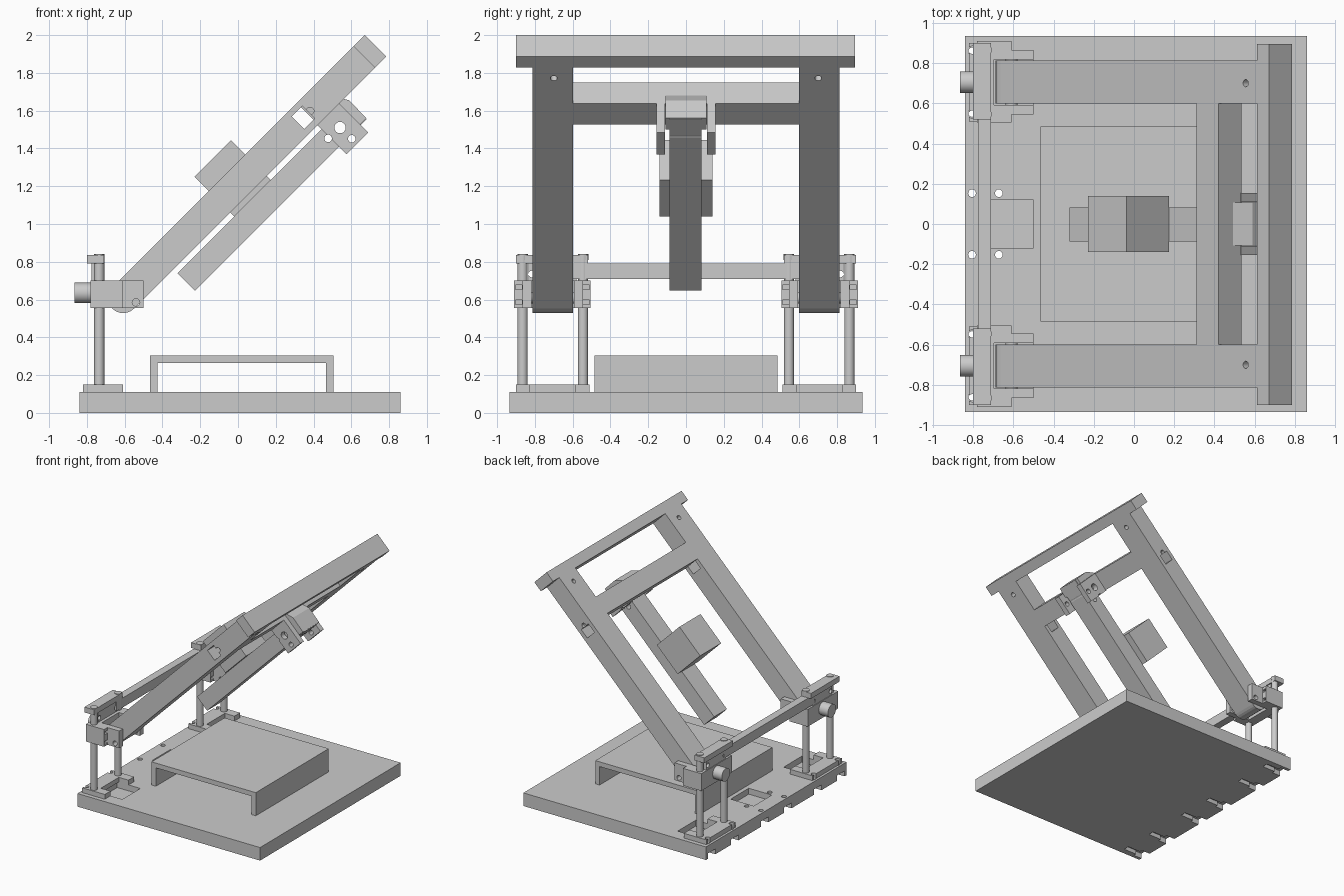
import bpy, bmesh, math
from mathutils import Matrix, Vector

if "Cube" in bpy.data.objects:
    bpy.data.objects.remove(bpy.data.objects["Cube"], do_unlink=True)

GREY = (0.6, 0.6, 0.6, 1.0)
grey = bpy.data.materials.new("plain_grey")
grey.use_nodes = True
grey.diffuse_color = GREY
grey.node_tree.nodes["Principled BSDF"].inputs["Base Color"].default_value = GREY

FLAT = Matrix.Identity(4)
TILT = Matrix.Rotation(math.radians(-45), 4, 'Y')   # arm frame: x along arm, z off its top
TURN = {'X': Matrix.Rotation(math.pi / 2, 4, 'Y'),
        'Y': Matrix.Rotation(math.pi / 2, 4, 'X'), 'Z': FLAT}


def finish(name, bm, frame):
    bmesh.ops.recalc_face_normals(bm, faces=bm.faces)
    bm.transform(frame)
    mesh = bpy.data.meshes.new(name)
    bm.to_mesh(mesh)
    bm.free()
    mesh.materials.append(grey)
    obj = bpy.data.objects.new(name, mesh)
    bpy.context.collection.objects.link(obj)
    return obj


def box(name, x, y, z, frame=FLAT):
    bm = bmesh.new()
    bmesh.ops.create_cube(bm, size=1)
    for v in bm.verts:
        v.co = Vector([(a + b) / 2 + c * (b - a) for c, (a, b) in zip(v.co, (x, y, z))])
    return finish(name, bm, frame)


def rod(name, centre, radius, length, axis, frame=FLAT):
    bm = bmesh.new()
    bmesh.ops.create_cone(bm, cap_ends=True, segments=32, radius1=radius,
                          radius2=radius, depth=length)
    bm.transform(Matrix.Translation(centre) @ TURN[axis])
    obj = finish(name, bm, frame)
    select(obj)
    bpy.ops.object.shade_smooth_by_angle()
    return obj


def prism(name, profile, y, frame=FLAT):
    bm = bmesh.new()
    face = bm.faces.new([bm.verts.new((a, y[0], b)) for a, b in profile])
    side = bmesh.ops.extrude_face_region(bm, geom=[face])["geom"]
    verts = [g for g in side if isinstance(g, bmesh.types.BMVert)]
    bmesh.ops.translate(bm, verts=verts, vec=(0, y[1] - y[0], 0))
    return finish(name, bm, frame)


def select(obj):
    bpy.ops.object.select_all(action='DESELECT')
    obj.select_set(True)
    bpy.context.view_layer.objects.active = obj


def cut(obj, *cutters):
    for cutter in cutters:
        mod = obj.modifiers.new("cut", 'BOOLEAN')
        mod.operation = 'DIFFERENCE'
        mod.solver = 'EXACT'
        mod.object = cutter
        select(obj)
        bpy.ops.object.modifier_apply(modifier=mod.name)
        bpy.data.objects.remove(cutter, do_unlink=True)


def span(s, a, b):
    return tuple(sorted((s * a, s * b)))


# Base plate with sunk pockets, bolt holes and slots under the rear edge
base = box("base_plate", (-.84, .86), (-.935, .935), (0, .11))
for c in (-.705, 0, .705):
    cut(base, box("cutter", (-.715, -.5), (c - .12, c + .12), (.06, .2)))
    for y in (c - .153, c + .153):
        cut(base,
            box("cutter", (-.9, -.76), (y - .05, y + .05), (-.1, .045)),
            box("cutter", (-.77, -.64), (y - .025, y + .025), (-.1, .035)))
        for x in (-.805, -.672):
            cut(base, rod("cutter", (x, y, .1), .019, .4, 'Z'))

# Bridge table
prism("bridge_table", [(-.465, .11), (-.465, .305), (.505, .305), (.505, .11),
                       (.465, .11), (.465, .265), (-.425, .265), (-.425, .11)], (-.485, .485))

# Rear tie beam
box("tie_beam", (-.775, -.71), (-.6, .6), (.71, .79))

for s, side in ((1, "back"), (-1, "front")):
    # Slotted foot, posts and cap
    foot = box(side + "_foot", (-.82, -.61), span(s, .51, .9), (.11, .15))
    cut(foot, box("cutter", (-.7, -.5), span(s, .585, .825), (0, .3)))
    for y in (.545, .865):
        cut(foot, rod("cutter", (-.805, s * y, .15), .019, .3, 'Z'))
        rod(side + "_post", (-.735, s * y, .48), .027, .68, 'Z')
        rod(side + "_post_top", (-.735, s * y, .825), .028, .03, 'Z')
    box(side + "_cap", (-.8, -.71), span(s, .52, .9), (.79, .835))
    lug = box(side + "_lug", (-.775, -.72), span(s, .58, .835), (.7, .79))
    cut(lug, rod("cutter", (-.75, s * .595, .735), .018, .2, 'X'),
        rod("cutter", (-.75, s * .815, .735), .018, .2, 'X'))

    # Sliding block holding the arm hinge
    block = prism(side + "_hinge_block", [(-.78, .555), (-.61, .555), (-.61, .7), (-.78, .7)],
                  span(s, .505, .91))
    cut(block, box("cutter", (-.695, -.5), span(s, .592, .818), (.4, .8)))
    for y in (.53, .885):
        for z in (.585, .665):
            cut(block, box("cutter", (-.65, -.5), span(s, y - .018, y + .018), (z - .012, z + .012)))
    for a, b in ((.545, .592), (.818, .865)):
        tab = box(side + "_hinge_tab", (-.612, -.5), span(s, a, b), (.555, .7))
        cut(tab, rod("cutter", (-.54, s * .7, .585), .02, 1, 'Y'))
    rod(side + "_knob", (-.82, s * .705, .635), .054, .09, 'X')
    rod(side + "_hinge_pin", (-.608, s * .705, .608), .03, .28, 'Y')

    # Tilted arm with rounded foot, mortise and bolt hole
    arc = [(.08 * math.cos(t), .86 + .08 * math.sin(t))
           for t in (math.pi / 2 + math.pi * i / 12 for i in range(13))]
    arm = prism(side + "_arm", arc + [(1.805, .78), (1.805, .94)], span(s, .598, .812), TILT)
    cut(arm, box("cutter", (1.31, 1.48), span(s, .5, .9), (.814, .908), TILT),
        rod("cutter", (1.725, s * .7, .86), .018, .4, 'Z', TILT))
    tenon = box(side + "_tenon", (1.39, 1.48), span(s, .55, .812), (.814, .908), TILT)
    cut(tenon, rod("cutter", (1.4, s * .812, .86), .02, .06, 'Y', TILT))

# Tilted frame cross pieces
box("end_bar", (1.805, 1.89), (-.9, .895), (.78, .94), TILT)
box("cross_member", (1.38, 1.535), (-.6, .6), (.78, .94), TILT)

# Swinging centre arm, its weight and the end wedge
centre_arm = box("centre_arm", (.297, 1.58), (-.087, .083), (.618, .75), TILT)
box("weight", (.722, .995), (-.14, .14), (.75, 1.047), TILT)
prism("end_wedge", [(.49, 1.68), (.588, 1.655), (.68, 1.56), (.62, 1.5), (.45, 1.64)], (-.108, .108))


def drill(obj):
    for u, n, r in ((1.45, .686, .03), (1.365, .69, .02), (1.452, .6, .02)):
        cut(obj, rod("cutter", (u, 0, n), r, 1, 'Y', TILT))


# Clevis cheeks under the cross member
drill(centre_arm)
for s, side in ((1, "back"), (-1, "front")):
    drill(box(side + "_clevis_cheek", (1.374, 1.538), span(s, .11, .155), (.562, .785), TILT))
